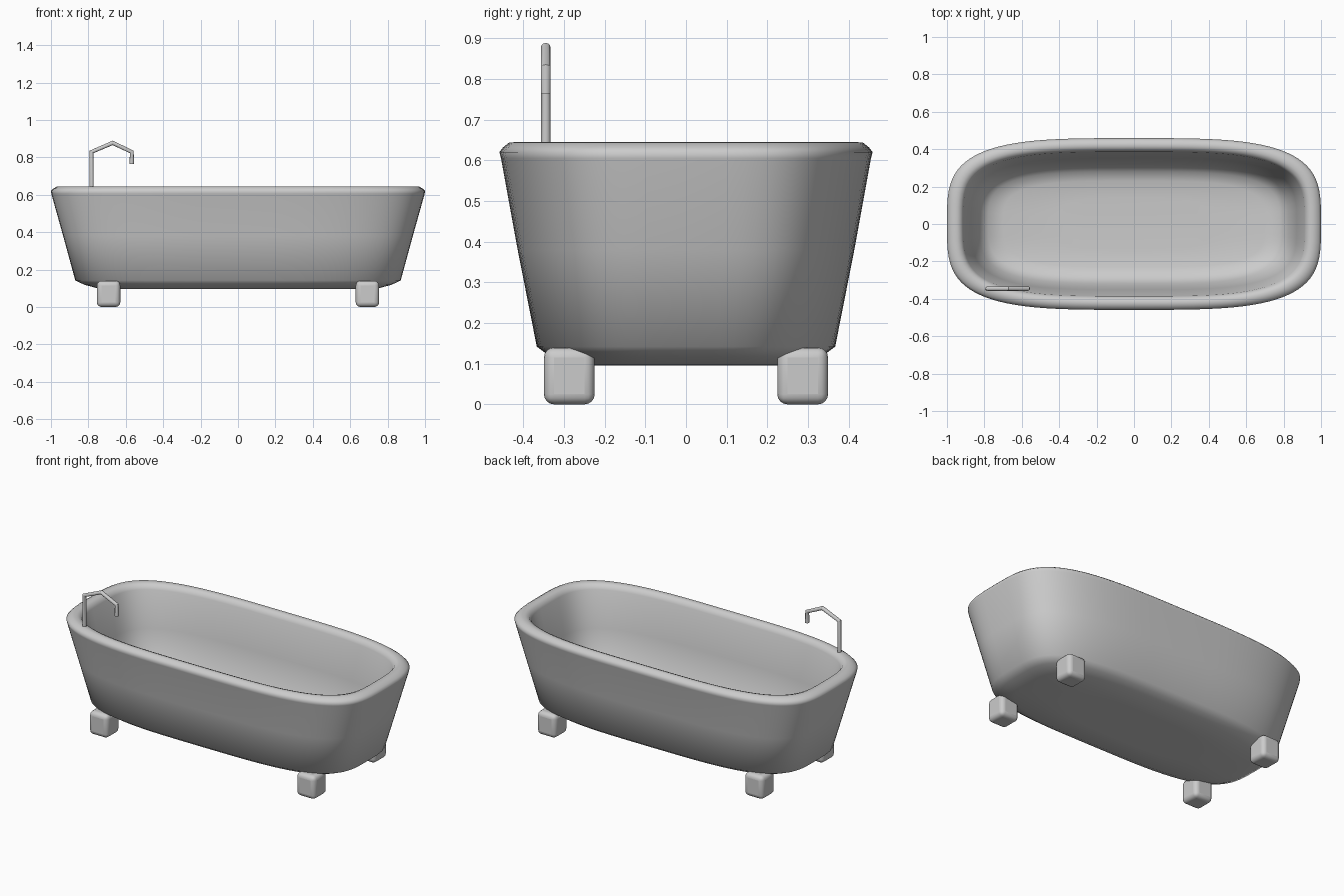
import bpy, bmesh, math

if "Cube" in bpy.data.objects:
    bpy.data.objects.remove(bpy.data.objects["Cube"])

N = 96        # points around each tub ring
POWER = 3.6   # superellipse exponent of the plan outline


def smooth(obj, angle):
    bpy.ops.object.select_all(action='DESELECT')
    obj.select_set(True)
    bpy.context.view_layer.objects.active = obj
    bpy.ops.object.shade_smooth_by_angle(angle=math.radians(angle))


def superpoint(a, b, t):
    c, s = math.cos(t), math.sin(t)
    e = 2 / POWER
    return (math.copysign(a * abs(c) ** e, c), math.copysign(b * abs(s) ** e, s))


# Tub: rings (half length, half width, height) from underside, over rim, to inner floor
profile = [
    (0.40, 0.16, 0.095), (0.74, 0.29, 0.097), (0.82, 0.335, 0.118),
    (0.87, 0.367, 0.142), (0.935, 0.414, 0.38), (0.998, 0.455, 0.605),
    (1.0, 0.459, 0.62), (0.988, 0.45, 0.632), (0.968, 0.435, 0.644),
    (0.945, 0.415, 0.645), (0.925, 0.398, 0.638), (0.912, 0.386, 0.615),
    (0.87, 0.352, 0.40), (0.825, 0.318, 0.22), (0.78, 0.28, 0.172),
    (0.70, 0.23, 0.157), (0.40, 0.14, 0.15),
]
bm = bmesh.new()
rings = []
for a, b, z in profile:
    ring = []
    for i in range(N):
        x, y = superpoint(a, b, 2 * math.pi * i / N)
        ring.append(bm.verts.new((x, y, z)))
    rings.append(ring)
for lo, hi in zip(rings, rings[1:]):
    for i in range(N):
        j = (i + 1) % N
        bm.faces.new((lo[i], lo[j], hi[j], hi[i]))
bm.faces.new(list(reversed(rings[0])))
bm.faces.new(rings[-1])
mesh = bpy.data.meshes.new("tub")
bm.to_mesh(mesh)
bm.free()
tub = bpy.data.objects.new("tub", mesh)
bpy.context.collection.objects.link(tub)
smooth(tub, 60)

# Four rounded block feet
for sx, end in ((-1, "left"), (1, "right")):
    for sy, side in ((-1, "front"), (1, "back")):
        bpy.ops.mesh.primitive_cube_add(size=1, location=(sx * 0.692, sy * 0.287, 0.07))
        foot = bpy.context.object
        foot.name = f"{side}_{end}_foot"
        foot.scale = (0.125, 0.125, 0.14)
        bpy.ops.object.transform_apply(location=False, rotation=False, scale=True)
        bev = foot.modifiers.new("rounding", 'BEVEL')
        bev.width = 0.025
        bev.segments = 4
        smooth(foot, 40)

# Faucet: bent round tube standing on the rim
curve = bpy.data.curves.new("faucet", 'CURVE')
curve.dimensions = '3D'
curve.bevel_depth = 0.012
curve.bevel_resolution = 4
curve.use_fill_caps = True
path = [(-0.783, 0.62), (-0.783, 0.829), (-0.67, 0.877), (-0.568, 0.829), (-0.568, 0.763)]
spline = curve.splines.new('POLY')
spline.points.add(len(path) - 1)
for p, (x, z) in zip(spline.points, path):
    p.co = (x, -0.345, z, 1)
faucet = bpy.data.objects.new("faucet", curve)
bpy.context.collection.objects.link(faucet)
bpy.ops.object.select_all(action='DESELECT')
faucet.select_set(True)
bpy.context.view_layer.objects.active = faucet
bpy.ops.object.convert(target='MESH')
smooth(bpy.context.object, 35)
